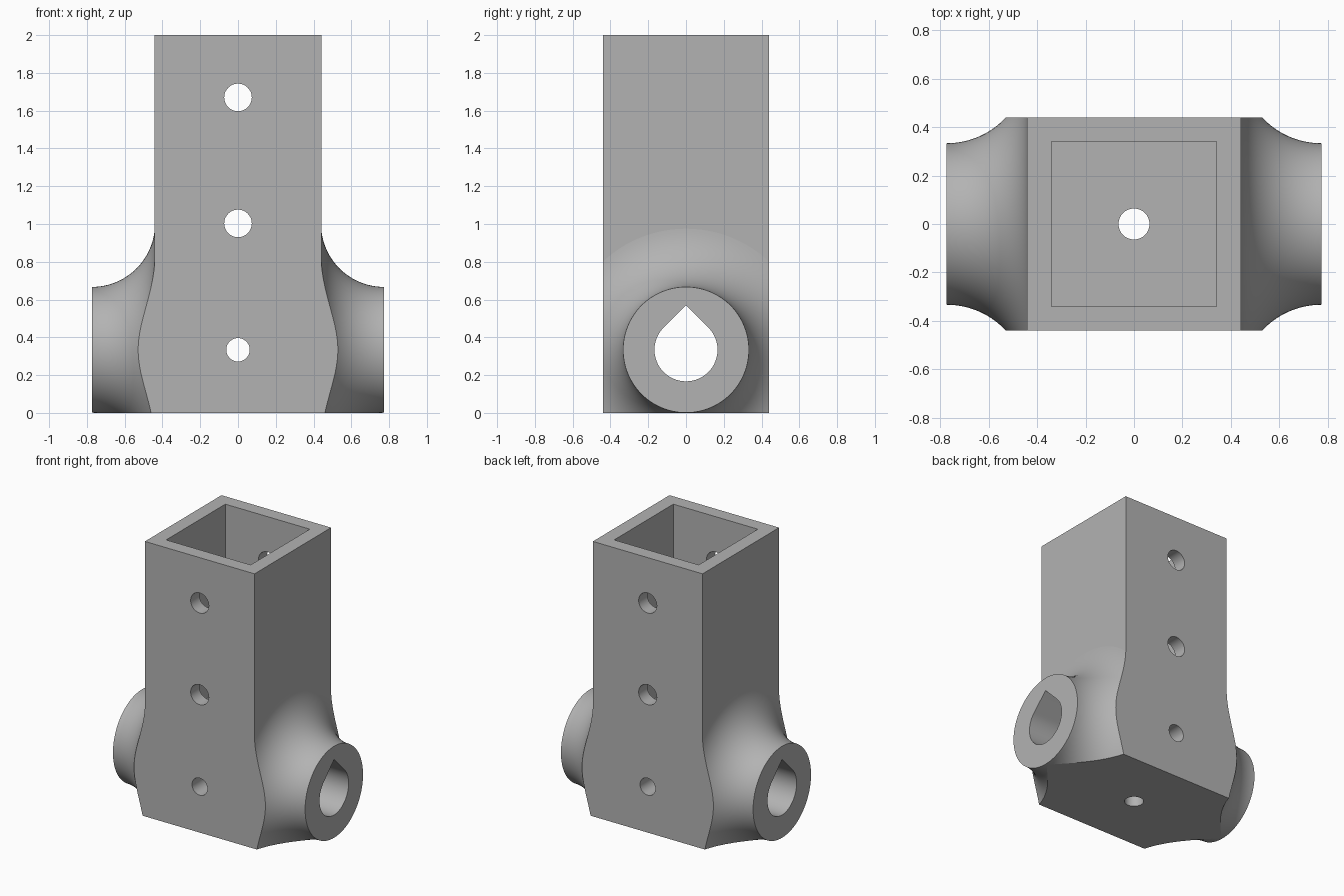
import bpy, bmesh, math
from mathutils import Matrix, Vector

if "Cube" in bpy.data.objects:
    bpy.data.objects.remove(bpy.data.objects["Cube"], do_unlink=True)

HALF, INNER, HEIGHT = 0.44, 0.34, 2.0
AXLE_Z, FILLET, END_X = 0.334, 0.333, 0.773
SEGMENTS = 96

grey = bpy.data.materials.new("plain_grey")
grey.use_nodes = True
grey.diffuse_color = (0.45, 0.45, 0.45, 1)
grey.node_tree.nodes["Principled BSDF"].inputs["Base Color"].default_value = grey.diffuse_color


def make_object(name, bm):
    bmesh.ops.recalc_face_normals(bm, faces=bm.faces)
    mesh = bpy.data.meshes.new(name)
    bm.to_mesh(mesh)
    bm.free()
    mesh.materials.append(grey)
    obj = bpy.data.objects.new(name, mesh)
    bpy.context.collection.objects.link(obj)
    return obj


def box(name, low, high):
    low, high = Vector(low), Vector(high)
    bm = bmesh.new()
    bmesh.ops.create_cube(bm, size=1, matrix=Matrix.Translation((low + high) / 2)
                          @ Matrix.Diagonal((*(high - low), 1)))
    return make_object(name, bm)


def rod(name, radius, length, centre, axis):
    bm = bmesh.new()
    bmesh.ops.create_cone(bm, cap_ends=True, segments=48, radius1=radius,
                          radius2=radius, depth=length)
    turn = Vector((0, 0, 1)).rotation_difference(Vector(axis)).to_matrix().to_4x4()
    bm.transform(Matrix.Translation(centre) @ turn)
    return make_object(name, bm)


def flared_hub():
    # Concave quarter-circle flare at each end, revolved about the axle
    steps = 24
    curve = []
    for i in range(steps + 1):
        t = math.pi / 2 * i / steps
        curve.append((END_X - FILLET * math.sin(t), 2 * FILLET - FILLET * math.cos(t)))
    profile = curve + [(-x, r) for x, r in reversed(curve)]
    bm = bmesh.new()
    rings = []
    for x, r in profile:
        angles = [2 * math.pi * k / SEGMENTS for k in range(SEGMENTS)]
        rings.append([bm.verts.new((x, r * math.cos(a), AXLE_Z + r * math.sin(a))) for a in angles])
    for a, b in zip(rings, rings[1:]):
        for k in range(SEGMENTS):
            n = (k + 1) % SEGMENTS
            bm.faces.new((a[k], a[n], b[n], b[k]))
    bm.faces.new(rings[0])
    bm.faces.new(rings[-1])
    return make_object("flared_hub", bm)


def teardrop_bore(radius):
    # Round below, with a right-angled peak on top
    steps = 48
    points = [(0, radius * math.sqrt(2))]
    for i in range(steps + 1):
        a = math.radians(135 + 270 * i / steps)
        points.append((radius * math.cos(a), radius * math.sin(a)))
    bm = bmesh.new()
    face = bm.faces.new([bm.verts.new((-1, y, AXLE_Z + z)) for y, z in points])
    moved = bmesh.ops.extrude_face_region(bm, geom=[face])["geom"]
    bmesh.ops.translate(bm, vec=(2, 0, 0),
                        verts=[v for v in moved if isinstance(v, bmesh.types.BMVert)])
    return make_object("teardrop_bore", bm)


def combine(body, tool, operation):
    mod = body.modifiers.new(tool.name, 'BOOLEAN')
    mod.operation, mod.solver, mod.object = operation, 'EXACT', tool
    bpy.context.view_layer.objects.active = body
    bpy.ops.object.modifier_apply(modifier=mod.name)
    bpy.data.objects.remove(tool, do_unlink=True)


# Square post and hub, trimmed flush with the post's sides and base
body = box("socket_bracket", (-HALF - 0.001, -1, -1), (HALF + 0.001, 1, 3))
combine(body, flared_hub(), 'UNION')
combine(body, box("trim", (-1, -HALF, 0), (1, HALF, HEIGHT)), 'INTERSECT')

# Square socket, axle bore and bolt holes
combine(body, box("socket", (-INNER, -INNER, 2 * FILLET), (INNER, INNER, 3)), 'DIFFERENCE')
combine(body, teardrop_bore(0.167), 'DIFFERENCE')
for z, radius in ((AXLE_Z, 0.062), (1.003, 0.073), (1.67, 0.073)):
    combine(body, rod("bolt_hole", radius, 2, (0, 0, z), (0, 1, 0)), 'DIFFERENCE')
combine(body, rod("base_hole", 0.064, 1.5, (0, 0, 0.2), (0, 0, 1)), 'DIFFERENCE')

# Smooth curved faces, keep the broad planes flat
bpy.ops.object.select_all(action='DESELECT')
body.select_set(True)
bpy.context.view_layer.objects.active = body
bpy.ops.object.shade_smooth_by_angle(angle=math.radians(30))
for face in body.data.polygons:
    if max(abs(c) for c in face.normal) > 0.9999 and face.area > 0.02:
        face.use_smooth = False
